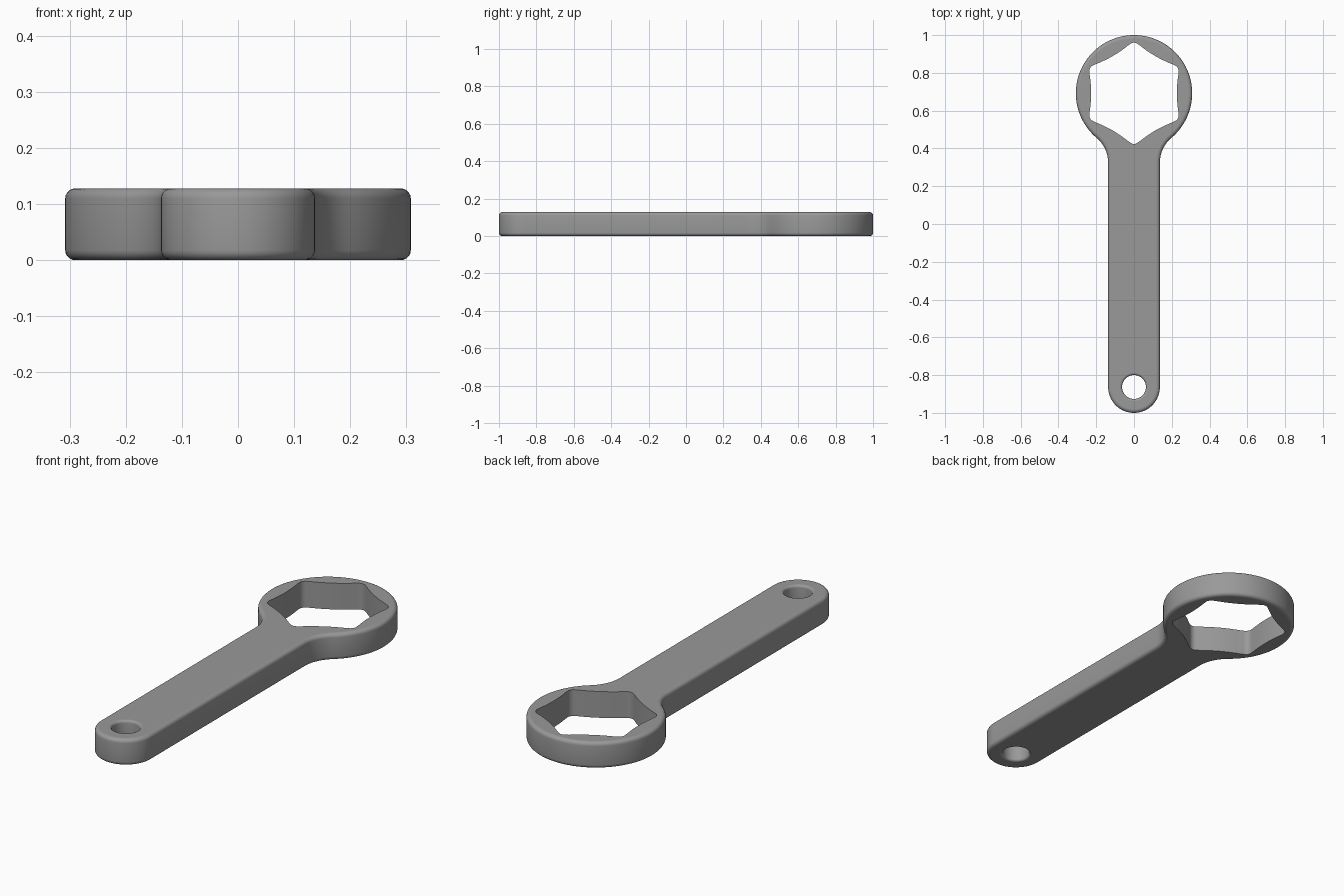
import bpy, bmesh, math

if "Cube" in bpy.data.objects:
    bpy.data.objects.remove(bpy.data.objects["Cube"])

H = 0.128                                   # thickness
HEAD_Y, HEAD_R = 0.692, 0.308               # ring head
END_Y, HALF_W = -0.863, 0.137               # handle end and half width
FILLET, HOLE_R = 0.17, 0.063


def arc(cx, cy, r, a0, a1, n):
    return [(cx + r * math.cos(a0 + (a1 - a0) * i / n),
             cy + r * math.sin(a0 + (a1 - a0) * i / n)) for i in range(n + 1)]


def outline(d):
    """Outer contour, moved inward by d."""
    fx = HALF_W + FILLET
    fy = HEAD_Y - math.sqrt((HEAD_R + FILLET) ** 2 - fx ** 2)
    a = math.atan2(HEAD_Y - fy, -fx)        # direction from fillet centre to head centre
    right = arc(0, END_Y, HALF_W - d, -math.pi / 2, 0, 16)
    right += arc(fx, fy, FILLET + d, math.pi, a, 10)
    right += arc(0, HEAD_Y, HEAD_R - d, a - math.pi, math.pi / 2, 40)[1:]
    left = [(-x, y) for x, y in reversed(right[1:-1])]
    return right + left


def hang_hole(d):
    return arc(0, END_Y, HOLE_R - d, 0, 2 * math.pi, 40)[:-1]


def socket(d):
    """Six rounded corners joined by sides that bow inward."""
    pts = []
    for k in range(6):
        m = math.radians(60 * k)
        for i in range(-5, 6):
            t = 0.02 * i
            s = 0.227 + 0.8 * t * t
            pts.append((s * math.cos(m) - t * math.sin(m),
                        HEAD_Y + s * math.sin(m) + t * math.cos(m)))
        c, w = m + math.pi / 6, math.radians(45)
        pts += arc(0.236 * math.cos(c), HEAD_Y + 0.236 * math.sin(c), 0.032, c - w, c + w, 8)
    return pts


def wall(bm, contour, bevel, sign):
    """Side wall with rounded rims; returns the bottom and top edge loops."""
    n = 5 if bevel else 0
    levels = []
    for i in range(n + 1):
        q = math.pi / 2 * i / max(n, 1)
        levels.append((bevel * (1 - math.sin(q)), bevel * (1 - math.cos(q))))
    levels += [(d, H - z) for d, z in reversed(levels)]
    rings = [[bm.verts.new((x, y, z)) for x, y in contour(sign * d)] for d, z in levels]
    for lo, hi in zip(rings, rings[1:]):
        for i in range(len(lo)):
            j = (i + 1) % len(lo)
            bm.faces.new((lo[i], lo[j], hi[j], hi[i])).smooth = True
    return [[bm.edges.get((r[i - 1], r[i])) for i in range(len(r))]
            for r in (rings[0], rings[-1])]


bm = bmesh.new()
walls = [wall(bm, outline, 0.018, 1),       # outer body
         wall(bm, hang_hole, 0.012, -1),    # hanging hole
         wall(bm, socket, 0, 1)]            # socket opening

# Flat bottom and top around both openings
for side, direction in ((0, -1), (1, 1)):
    edges = [e for w in walls for e in w[side]]
    bmesh.ops.triangle_fill(bm, edges=edges, use_beauty=True, normal=(0, 0, direction))
bmesh.ops.recalc_face_normals(bm, faces=bm.faces)

mesh = bpy.data.meshes.new("wrench_body")
bm.to_mesh(mesh)
bm.free()
obj = bpy.data.objects.new("wrench_body", mesh)
bpy.context.collection.objects.link(obj)

steel = bpy.data.materials.new("steel_grey")
steel.diffuse_color = (0.32, 0.32, 0.32, 1)
steel.use_nodes = True
steel.node_tree.nodes["Principled BSDF"].inputs["Base Color"].default_value = steel.diffuse_color
mesh.materials.append(steel)
